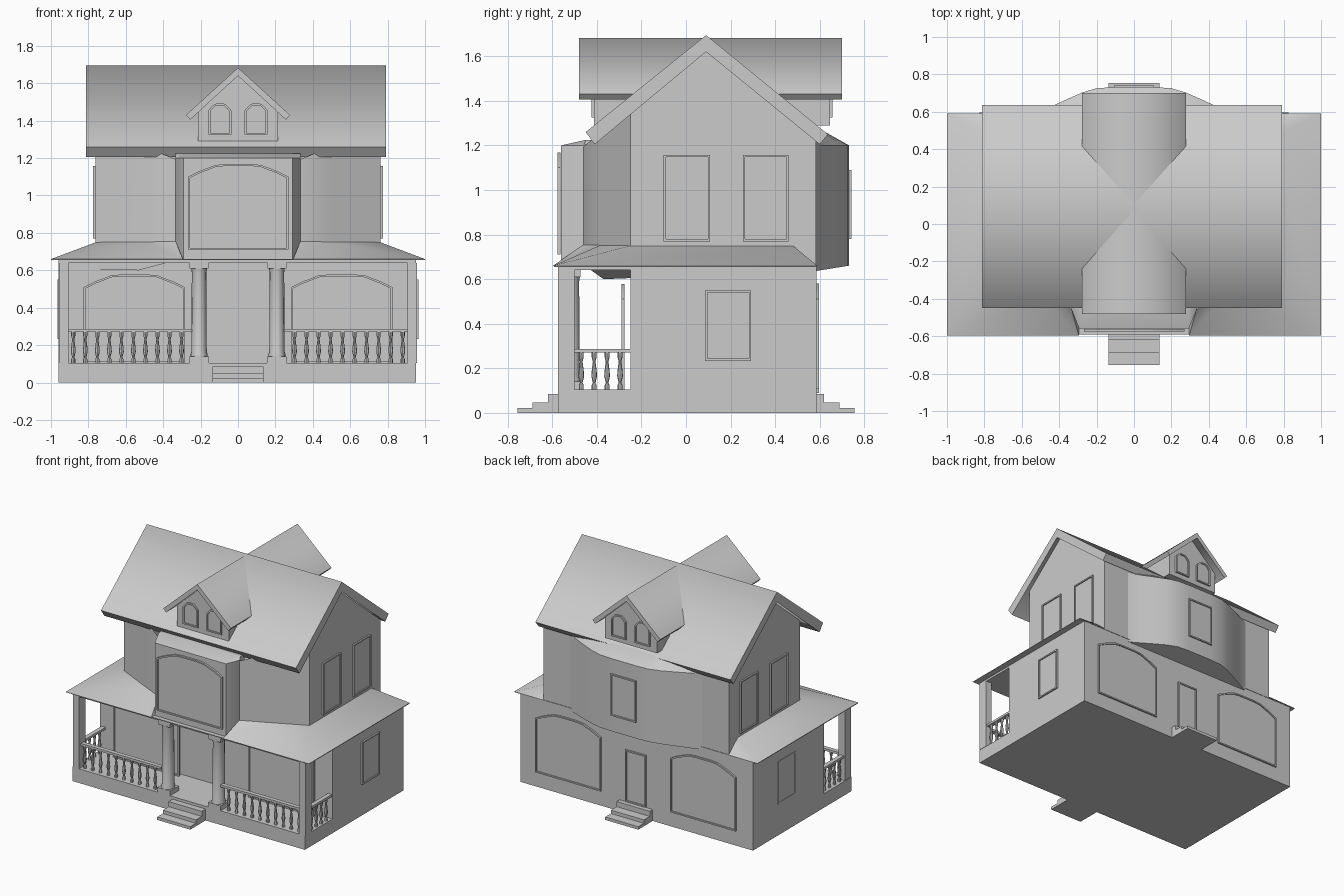
import bpy, bmesh, math
from mathutils import Vector

if "Cube" in bpy.data.objects:
    bpy.data.objects.remove(bpy.data.objects["Cube"])


def finish(name, bm, angle=30):
    bmesh.ops.remove_doubles(bm, verts=bm.verts, dist=1e-5)
    bmesh.ops.recalc_face_normals(bm, faces=bm.faces)
    me = bpy.data.meshes.new(name)
    bm.to_mesh(me)
    bm.free()
    me.polygons.foreach_set("use_smooth", [True] * len(me.polygons))
    me.set_sharp_from_angle(angle=math.radians(angle))
    ob = bpy.data.objects.new(name, me)
    bpy.context.collection.objects.link(ob)
    return ob


def loft_bm(rings):
    """Skin closed rings of 3D points and cap both ends."""
    bm = bmesh.new()
    vr = [[bm.verts.new(p) for p in r] for r in rings]
    n = len(rings[0])
    for a, b in zip(vr, vr[1:]):
        for i in range(n):
            bm.faces.new((a[i], a[(i + 1) % n], b[(i + 1) % n], b[i]))
    bm.faces.new(vr[0])
    bm.faces.new(vr[-1])
    return bm


def loft(name, rings, angle=30):
    return finish(name, loft_bm(rings), angle)


def box(name, x0, x1, y0, y1, z0, z1):
    c = [(x0, y0), (x1, y0), (x1, y1), (x0, y1)]
    return loft(name, [[(x, y, z) for x, y in c] for z in (z0, z1)])


def along_x(name, prof, x0, x1, angle=30):
    return loft(name, [[(x, a, b) for a, b in prof] for x in (x0, x1)], angle)


def along_y(name, prof, y0, y1, angle=30):
    return loft(name, [[(a, y, b) for a, b in prof] for y in (y0, y1)], angle)


def lathe(name, prof, sides):
    return loft(name, [[(r * math.cos(2 * math.pi * i / sides),
                         r * math.sin(2 * math.pi * i / sides), z)
                        for i in range(sides)] for r, z in prof])


def symmetric(half):
    """Right-hand outline points, mirrored to the left."""
    return half + [(-x, y) for x, y in reversed(half)]


ARCH = [(0, 0), (0.1, 0.4), (0.27, 0.92), (0.38, 1)]


def outline(x0, x1, z0, z1, shoulder=None):
    """Rectangle, or a facetted arch springing from the shoulder height."""
    if shoulder is None:
        return [(x0, z0), (x1, z0), (x1, z1), (x0, z1)]
    steps = ARCH + [(1 - f, h) for f, h in reversed(ARCH)]
    return [(x0, z0), (x1, z0)] + [(x1 + (x0 - x1) * f, shoulder + (z1 - shoulder) * h)
                                   for f, h in steps]


def panel(name, pts, place, t=0.014, rim=0.01):
    """Framed panel with a shallow recess; place(u, v, w) puts it on a wall."""
    us, vs = [p[0] for p in pts], [p[1] for p in pts]
    cu, cv = (min(us) + max(us)) / 2, (min(vs) + max(vs)) / 2
    fu = 1 - 2 * rim / (max(us) - min(us))
    fv = 1 - 2 * rim / (max(vs) - min(vs))
    inner = [(cu + (u - cu) * fu, cv + (v - cv) * fv) for u, v in pts]
    layers = [(pts, 0), (pts, t), (inner, t), (inner, t * 0.4)]
    return loft(name, [[place(u, v, w) for u, v in p] for p, w in layers])


def front(y):
    return lambda u, v, w: (u, y - w, v)


def back(y):
    return lambda u, v, w: (u, y + w, v)


def side(s, x):
    return lambda u, v, w: (s * (x + w), u, v)


# Ground floor, porch floor and ceiling
box("porch_base", -0.96, 0.953, -0.575, 0.585, 0, 0.105)
box("ground_floor", -0.96, 0.953, -0.25, 0.585, 0.105, 0.655)
box("porch_ceiling", -0.96, 0.953, -0.575, -0.25, 0.64, 0.655)
box("eave_slab", -1, 1, -0.592, 0.588, 0.655, 0.66)

# Front and back steps
for s, label in ((-1, "front"), (1, "back")):
    for inner, reach, z in ((0.688, 0.755, 0.022), (0.62, 0.688, 0.047), (0.57, 0.62, 0.085)):
        y0, y1 = sorted((s * inner, s * reach))
        box(label + "_step", -0.136, 0.136, y0, y1, 0, z)

# Porch posts, round columns and side porch roofs
for s in (-1, 1):
    x0, x1 = sorted((s * 0.905, s * 0.956))
    box("corner_post", x0, x1, -0.575, -0.5, 0.105, 0.64)
    box("column_plinth", s * 0.208 - 0.052, s * 0.208 + 0.052, -0.575, -0.472, 0.1, 0.14)
    box("column_capital", s * 0.208 - 0.05, s * 0.208 + 0.05, -0.574, -0.474, 0.61, 0.645)
    col = lathe("porch_column", [(0.046, 0.135), (0.046, 0.15), (0.041, 0.165),
                                 (0.039, 0.59), (0.043, 0.615)], 16)
    col.scale.y = 1.12
    col.location = (s * 0.208, -0.523, 0)

    bm = bmesh.new()
    P = {k: bm.verts.new((s * x, y, z)) for k, (x, y, z) in {
        "A": (0.295, -0.597, 0.66), "B": (1, -0.597, 0.66), "C": (1, 0.59, 0.66),
        "D": (0.765, 0.59, 0.66), "a": (0.335, -0.455, 0.758), "m": (0.49, -0.385, 0.752),
        "b": (0.76, -0.25, 0.75), "c": (0.76, 0.48, 0.75), "i": (0.29, -0.4, 0.66)}.items()}
    for f in ("Ama", "ABm", "Bbm", "BCcb", "CDc", "Aai"):
        bm.faces.new([P[k] for k in f])
    finish("porch_roof", bm, 60)

# Underside of the bowed left wall hanging below the porch ceiling
bow = [(-0.76, -0.245), (-0.53, -0.37), (-0.37, -0.43), (-0.37, -0.245)]
loft("bow_underside", [[(x, y, z) for (x, y), z in zip(bow, (0.605, 0.6, 0.643, 0.643))],
                       [(x, y, 0.65) for x, y in bow]])

# Railings with turned balusters
baluster = lathe("baluster", [(0.011, 0.1), (0.011, 0.125), (0.006, 0.135), (0.013, 0.165),
                              (0.011, 0.19), (0.006, 0.23), (0.011, 0.25), (0.011, 0.275)], 8)
spots = [(s * (0.302 + 0.0643 * i), -0.54) for s in (-1, 1) for i in range(10)]
spots += [(s * 0.932, -0.47 + 0.058 * i) for s in (-1, 1) for i in range(4)]
baluster.location = (*spots[0], 0)
for x, y in spots[1:]:
    o = baluster.copy()
    o.location = (x, y, 0)
    bpy.context.collection.objects.link(o)
for s in (-1, 1):
    x0, x1 = sorted((s * 0.245, s * 0.91))
    box("front_rail", x0, x1, -0.556, -0.524, 0.27, 0.287)
    box("side_rail", s * 0.932 - 0.016, s * 0.932 + 0.016, -0.5, -0.25, 0.27, 0.287)

# Upper storey, trimmed to the underside of the main roof
plan = symmetric([(0.335, -0.46), (0.49, -0.385), (0.763, -0.25), (0.763, 0.584)])
bm = loft_bm([[(x, y, z) for x, y in plan] for z in (0.66, 1.8)])
for n in (-0.8, 0.8):
    bmesh.ops.bisect_plane(bm, geom=bm.verts[:] + bm.edges[:] + bm.faces[:],
                           plane_co=Vector((0, 0.09, 1.635)),
                           plane_no=Vector((0, n, 1)), clear_outer=True)
finish("upper_storey", bm)

# Front bay and curved back bay with small sloped caps
bay = symmetric([(0.335, -0.4), (0.335, -0.46), (0.292, -0.56)])
loft("front_bay", [[(x, y, z) for x, y in bay] for z in (0.65, 1.2)])
loft("front_bay_cap", [[(x, y, 1.2) for x, y in bay],
                       [(x, max(y, -0.45), 1.225) for x, y in bay]])
curve = symmetric([(0.58, 0.575), (0.53, 0.588), (0.46, 0.62), (0.37, 0.662),
                   (0.28, 0.702), (0.2, 0.726), (0.1, 0.732)])
loft("back_bay", [[(x, y, 0.637 + 0.16 * (y - 0.585)) for x, y in curve],
                  [(x, y, 1.2) for x, y in curve]])
loft("back_bay_cap", [[(x, y, 1.2) for x, y in curve],
                      [(x * 0.9, 0.56 + (y - 0.57) * 0.4, 1.26) for x, y in curve]])

# Main roof and crossing dormer
along_x("main_roof", [(-0.45, 1.26), (0.09, 1.695), (0.637, 1.25), (0.6, 1.205),
                      (0.09, 1.62), (-0.41, 1.205)], -0.812, 0.792, 86)
along_y("dormer_roof", [(-0.278, 1.43), (0, 1.683), (0.278, 1.43), (0.256, 1.405),
                        (0, 1.64), (-0.256, 1.405)], -0.48, 0.70, 86)
along_y("dormer_walls", [(-0.213, 1.29), (0.213, 1.29), (0.213, 1.445), (0, 1.642),
                         (-0.213, 1.445)], -0.412, 0.645)

# Windows and back door
panel("front_bay_window", outline(-0.267, 0.27, 0.71, 1.168, 1.1), front(-0.562))
panel("back_bay_window", outline(-0.105, 0.105, 0.78, 1.09), back(0.728))
panel("back_door", outline(-0.085, 0.085, 0.09, 0.475), back(0.583))
for s in (-1, 1):
    x0, x1 = sorted((s * 0.285, s * 0.825))
    panel("porch_window", outline(x0, x1, 0.105, 0.578, 0.51), front(-0.275))
    panel("back_window", outline(x0, x1, 0.11, 0.58, 0.51), back(0.583))
    x0, x1 = sorted((s * 0.036, s * 0.158))
    for place in (front(-0.41), back(0.643)):
        panel("dormer_window", outline(x0, x1, 1.325, 1.492, 1.455), place)
    for y0, y1 in ((-0.1, 0.108), (0.255, 0.46)):
        panel("upper_side_window", outline(y0, y1, 0.77, 1.157), side(s, 0.76))
    panel("lower_side_window", outline(0.086, 0.292, 0.233, 0.55), side(s, 0.951))
